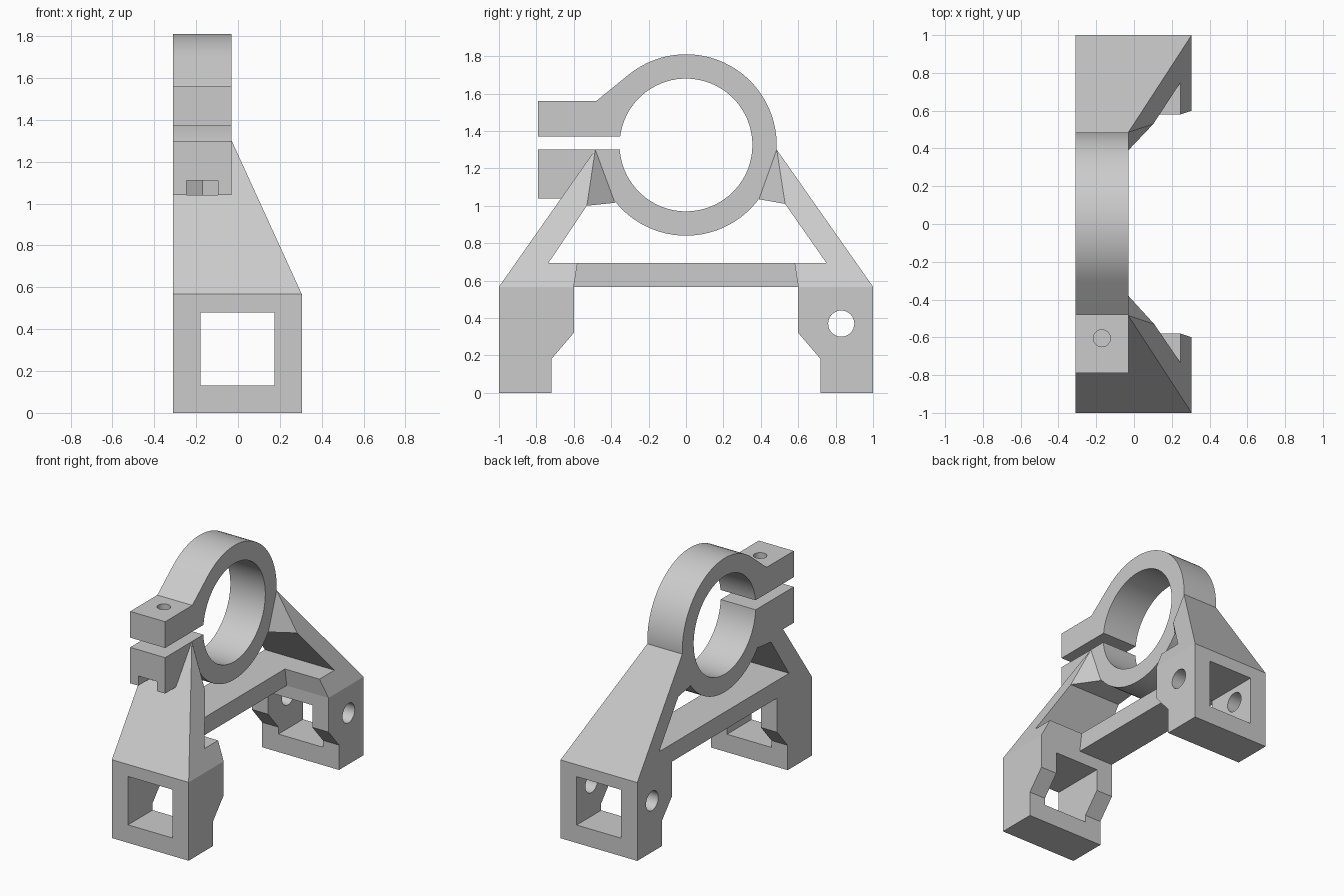
import bpy, bmesh, math

cube = bpy.data.objects.get("Cube")
if cube:
    bpy.data.objects.remove(cube, do_unlink=True)

GREY = (0.6, 0.6, 0.6, 1.0)
mat = bpy.data.materials.new("light_grey")
mat.use_nodes = True
mat.diffuse_color = GREY
mat.node_tree.nodes["Principled BSDF"].inputs["Base Color"].default_value = GREY

BACK, RING_FACE, FOOT_FACE = -0.31, -0.03, 0.305
FOOT_TOP, APEX = 0.567, 1.30
CENTRE, OUTER, INNER = 1.325, 0.485, 0.355
BOLT_X, BOLT_Y = -0.17, -0.605


def slope_x(z):
    """Sloping side face of the legs."""
    t = (z - FOOT_TOP) / (APEX - FOOT_TOP)
    return FOOT_FACE + t * (RING_FACE - FOOT_FACE)


def make_object(name, bm):
    bmesh.ops.recalc_face_normals(bm, faces=bm.faces[:])
    mesh = bpy.data.meshes.new(name)
    bm.to_mesh(mesh)
    bm.free()
    mesh.materials.append(mat)
    ob = bpy.data.objects.new(name, mesh)
    bpy.context.collection.objects.link(ob)
    return ob


def prism(name, profile, far):
    """Profile of (y, z) points from the back plane to x = far (value or one per point)."""
    if not isinstance(far, list):
        far = [far] * len(profile)
    bm = bmesh.new()
    a = [bm.verts.new((BACK, y, z)) for y, z in profile]
    b = [bm.verts.new((x, y, z)) for x, (y, z) in zip(far, profile)]
    bm.faces.new(a)
    bm.faces.new(b)
    n = len(a)
    for i in range(n):
        j = (i + 1) % n
        bm.faces.new((a[i], a[j], b[j], b[i]))
    return make_object(name, bm)


def box(name, lo, hi):
    bm = bmesh.new()
    bmesh.ops.create_cube(bm, size=1)
    for v in bm.verts:
        v.co = [lo[i] if v.co[i] < 0 else hi[i] for i in range(3)]
    return make_object(name, bm)


def rod(name, radius, length, sides, centre, axis="Z"):
    bm = bmesh.new()
    bmesh.ops.create_cone(bm, cap_ends=True, segments=sides,
                          radius1=radius, radius2=radius, depth=length)
    for v in bm.verts:
        x, y, z = v.co
        if axis == "X":
            x, y, z = z, x, y
        v.co = (x + centre[0], y + centre[1], z + centre[2])
    return make_object(name, bm)


def cut(ob, cutters):
    """Subtract each cutter and bake the result."""
    for c in cutters:
        mod = ob.modifiers.new("cut", "BOOLEAN")
        mod.operation = "DIFFERENCE"
        mod.solver = "EXACT"
        mod.object = c
    deps = bpy.context.evaluated_depsgraph_get()
    baked = bpy.data.meshes.new_from_object(ob.evaluated_get(deps))
    ob.modifiers.clear()
    ob.data = baked


def arc(radius, start, end, steps):
    angles = [math.radians(start + (end - start) * i / steps) for i in range(steps + 1)]
    return [(radius * math.cos(a), CENTRE + radius * math.sin(a)) for a in angles]


# Split ring with two clamp ears
ring_profile = ([(-0.79, 1.37), (-0.79, 1.56), (-0.48, 1.56)]
                + arc(OUTER, 129, -144, 60)
                + [(-0.42, 1.04), (-0.79, 1.04), (-0.79, 1.30)]
                + arc(INNER, 184, 532.7, 80))
ring = prism("clamp_ring", ring_profile, RING_FACE)
parts = [ring]

# Legs, gussets and feet, mirrored front to rear
for side, s, knee_z, root, inner_y in (("front", -1, 1.0, (0.38, 1.016), 0.735),
                                       ("rear", 1, 1.01, (0.39, 1.035), 0.75)):
    def flip(pts):
        return [(s * y, z) for y, z in pts]

    apex, knee = (OUTER, APEX), (0.53, knee_z)
    leg_pts = [(0.6, FOOT_TOP), (1, FOOT_TOP), apex, knee, (inner_y, 0.695), (0.58, 0.695)]
    leg = prism(side + "_leg", flip(leg_pts), [slope_x(z) for y, z in leg_pts])
    gusset = prism(side + "_gusset", flip([apex, knee, root]),
                   [RING_FACE, slope_x(knee_z), RING_FACE])

    foot = prism(side + "_foot", flip([(1, 0), (1, FOOT_TOP), (0.6, FOOT_TOP),
                                       (0.6, 0.32), (0.72, 0.18), (0.72, 0)]), FOOT_FACE)
    window = box("window_cutter", (-0.18, s * 0.8 - 0.5, 0.13), (0.175, s * 0.8 + 0.5, 0.48))
    bore = rod("bore_cutter", 0.07, 1, 32, (0, s * 0.83, 0.37), "X")
    cut(foot, [window, bore])
    for c in (window, bore):
        bpy.data.objects.remove(c, do_unlink=True)
    parts += [leg, gusset, foot]

# Cross bar between the legs
parts.append(prism("cross_bar", [(-0.6, FOOT_TOP), (0.6, FOOT_TOP),
                                 (0.58, 0.695), (-0.58, 0.695)], RING_FACE))

# Bolt hole and open nut slot through the clamp ears
bolt = rod("bolt_cutter", 0.045, 0.7, 24, (BOLT_X, BOLT_Y, 1.39))
nut = rod("nut_cutter", 0.0866, 0.07, 6, (BOLT_X, BOLT_Y, 1.075))
slot = box("slot_cutter", (BOLT_X - 0.075, -0.9, 1.04), (BOLT_X + 0.075, BOLT_Y, 1.11))
# The ear is open below the slot, so its cutters reach past the underside
for ob in (bpy.data.objects["front_leg"], bpy.data.objects["front_gusset"]):
    cut(ob, [bolt, nut, slot])
for c in (nut, slot):
    for v in c.data.vertices:
        if v.co.z < 1.06:
            v.co.z -= 0.02
cut(ring, [bolt, nut, slot])
for c in (bolt, nut, slot):
    bpy.data.objects.remove(c, do_unlink=True)

# Smooth round walls, sharp edges elsewhere
bpy.ops.object.select_all(action="DESELECT")
for ob in parts:
    ob.select_set(True)
bpy.context.view_layer.objects.active = ring
bpy.ops.object.shade_smooth_by_angle(angle=math.radians(25))
